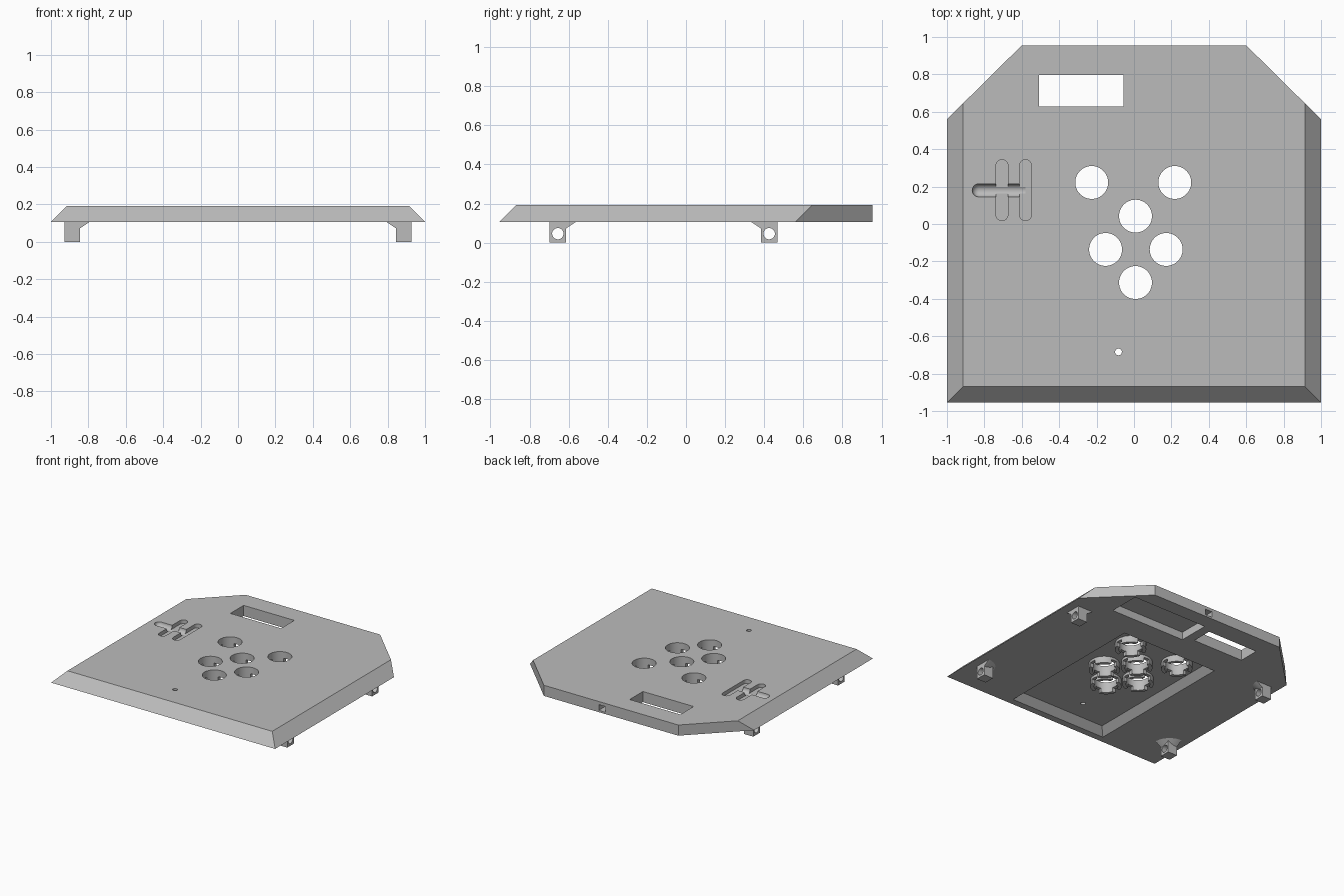
import bpy, bmesh, math
from mathutils import Matrix

if "Cube" in bpy.data.objects:
    bpy.data.objects.remove(bpy.data.objects["Cube"], do_unlink=True)

grey = bpy.data.materials.new("plain grey")
grey.use_nodes = True
colour = (0.5, 0.5, 0.5, 1)
grey.diffuse_color = colour
grey.node_tree.nodes["Principled BSDF"].inputs["Base Color"].default_value = colour

BOT, TOP, FLOOR = 0.107, 0.193, 0.16


def make(name, bm):
    bmesh.ops.recalc_face_normals(bm, faces=bm.faces)
    me = bpy.data.meshes.new(name)
    bm.to_mesh(me)
    bm.free()
    me.materials.append(grey)
    ob = bpy.data.objects.new(name, me)
    bpy.context.collection.objects.link(ob)
    return ob


def loft(name, low, z0, high, z1):
    """Solid between two outlines with equal point counts."""
    bm = bmesh.new()
    a = [bm.verts.new((x, y, z0)) for x, y in low]
    b = [bm.verts.new((x, y, z1)) for x, y in high]
    bm.faces.new(a[::-1])
    bm.faces.new(b)
    for i in range(len(a)):
        j = (i + 1) % len(a)
        bm.faces.new((a[i], a[j], b[j], b[i]))
    return make(name, bm)


def rect(x0, x1, y0, y1):
    return [(x0, y0), (x1, y0), (x1, y1), (x0, y1)]


def arc(cx, cy, r, a0, a1, n):
    return [(cx + r * math.cos(math.radians(a0 + (a1 - a0) * i / n)),
             cy + r * math.sin(math.radians(a0 + (a1 - a0) * i / n))) for i in range(n + 1)]


def circle(cx, cy, r, n=48):
    return arc(cx, cy, r, 0, 360, n)[:-1]


def box(name, x0, x1, y0, y1, z0, z1):
    return loft(name, rect(x0, x1, y0, y1), z0, rect(x0, x1, y0, y1), z1)


def prism(name, pts, z0, z1):
    return loft(name, pts, z0, pts, z1)


def boolean(ob, cutter, op='DIFFERENCE'):
    mod = ob.modifiers.new("cut", 'BOOLEAN')
    mod.operation, mod.solver, mod.object = op, 'EXACT', cutter
    bpy.context.view_layer.objects.active = ob
    bpy.ops.object.modifier_apply(modifier=mod.name)
    bpy.data.objects.remove(cutter, do_unlink=True)


# Panel: bevelled on the front and both sides, upright at the back
panel = loft("panel",
             [(-1, -.955), (1, -.955), (1, .56), (.6, .955), (-.6, .955), (-1, .56)], BOT,
             [(-.914, -.869), (.914, -.869), (.914, .645), (.6, .955), (-.6, .955), (-.914, .645)], TOP)

# Sloped pocket under the buttons (runs slightly below the panel for a clean cut)
d, e = FLOOR - BOT, 0.02
boolean(panel, loft("pocket_cutter", rect(-.455 - e, .41 + e, -.90 - e, .38 + e), BOT - e,
                    rect(-.455 + d, .41 - d, -.90 + d, .38 - d), FLOOR))

# Electronics pocket, cable port and display window
boolean(panel, box("board_cutter", .02, .69, .58, .835, BOT - e, .17))
boolean(panel, box("port_cutter", .05, .11, .80, 1.0, .122, .168))
boolean(panel, box("window_cutter", -.508, -.055, .628, .797, 0, .3))

# Round button holes and indicator hole
buttons = [(-.226, .222), (.218, .222), (.008, .042), (-.152, -.136), (.172, -.136), (.008, -.313)]
for cx, cy in buttons:
    boolean(panel, prism("button_cutter", circle(cx, cy, .088), 0, .3))
boolean(panel, prism("indicator_cutter", circle(-.083, -.684, .018, 24), 0, .3))

# Shallow shift grooves: two flat slots joined by a half-round channel
for cx in (-.706, -.58):
    slot = arc(cx, .312, .032, 0, 180, 14) + arc(cx, .05, .032, 180, 360, 14)
    boolean(panel, prism("slot_cutter", slot, TOP - .03, .3))
bm = bmesh.new()
bmesh.ops.create_cone(bm, cap_ends=True, segments=32, radius1=.035, radius2=.035, depth=.25,
                      matrix=Matrix.Translation((-.705, .18, TOP)) @ Matrix.Rotation(math.pi / 2, 4, 'Y'))
boolean(panel, make("channel_cutter", bm))
bm = bmesh.new()
bmesh.ops.create_uvsphere(bm, u_segments=32, v_segments=16, radius=.0349,
                          matrix=Matrix.Translation((-.83, .18, TOP)))
boolean(panel, make("channel_end_cutter", bm))

# Notched collars below the button holes, sharing one mesh
collar = prism("button_collar", circle(0, 0, .115), BOT, FLOOR)
boolean(collar, prism("bore_cutter", circle(0, 0, .088), 0, .3))
for a in (0, 90):
    notch = box("notch_cutter", -.2, .2, -.025, .025, 0, .14)
    notch.data.transform(Matrix.Rotation(math.radians(a), 4, 'Z'))
    boolean(collar, notch)
for i, (cx, cy) in enumerate(buttons):
    ob = collar if i == 0 else bpy.data.objects.new("button_collar", collar.data)
    if i:
        bpy.context.collection.objects.link(ob)
    ob.location = (cx, cy, 0)

# Mounting feet: drilled block with a quarter-cone flare towards the middle
feet = []
for sx, side in ((1, "left"), (-1, "right")):
    for oy, sy, end in ((-.697, 1, "front"), (.467, -1, "back")):
        ox = sx * .928
        xs, ys = sorted((ox, ox - sx * .083)), sorted((oy, oy + sy * .083))
        foot = box(f"{end}_{side}_foot", *xs, *ys, 0, BOT + .002)
        a0 = math.degrees(math.atan2(sy, -sx)) - 45
        flare = loft("flare", [(ox, oy)] + arc(ox, oy, .083, a0, a0 + 90, 12), .072,
                     [(ox, oy)] + arc(ox, oy, .138, a0, a0 + 90, 12), BOT + .002)
        boolean(foot, flare, 'UNION')
        bm = bmesh.new()
        bmesh.ops.create_cone(bm, cap_ends=True, segments=32, radius1=.029, radius2=.029, depth=.4,
                              matrix=Matrix.Translation((ox, oy + sy * .0415, .046))
                              @ Matrix.Rotation(math.pi / 2, 4, 'Y'))
        boolean(foot, make("screw_cutter", bm))
        feet.append(foot)

# Smooth the round walls and keep the edges sharp
bpy.ops.object.select_all(action='DESELECT')
for ob in [panel, collar] + feet:
    ob.select_set(True)
bpy.context.view_layer.objects.active = panel
bpy.ops.object.shade_smooth_by_angle(angle=math.radians(25))
